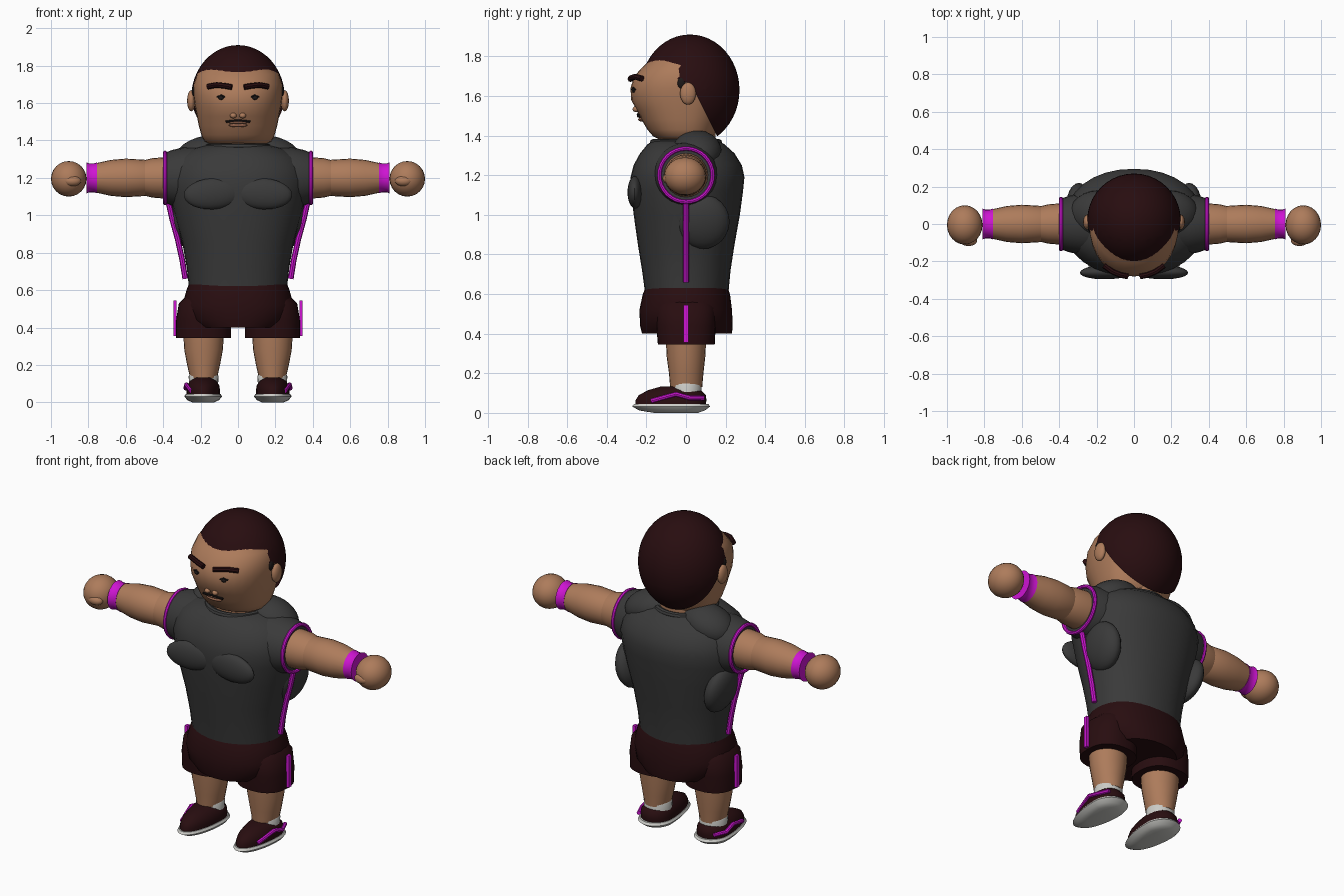
import bpy, bmesh, math
from mathutils import Vector, Euler

if "Cube" in bpy.data.objects:
    bpy.data.objects.remove(bpy.data.objects["Cube"], do_unlink=True)

PARTS = []


def material(name, *rgb):
    m = bpy.data.materials.new(name)
    m.use_nodes = True
    m.diffuse_color = (*rgb, 1)
    m.node_tree.nodes["Principled BSDF"].inputs["Base Color"].default_value = (*rgb, 1)
    return m


SKIN = material("skin", .42, .2, .105)
SHIRT = material("charcoal", .042, .042, .042)
DARK = material("dark_maroon", .021, .004, .005)
TRIM = material("magenta", .62, .007, .65)
WHITE = material("off_white", .6, .6, .57)
BLACK = material("soft_black", .012, .009, .009)
MOUTH = material("lip", .3, .13, .075)


def finish(name, bm, mat):
    bmesh.ops.recalc_face_normals(bm, faces=bm.faces)
    mesh = bpy.data.meshes.new(name)
    bm.to_mesh(mesh)
    bm.free()
    mesh.materials.append(mat)
    ob = bpy.data.objects.new(name, mesh)
    bpy.context.collection.objects.link(ob)
    PARTS.append(ob)
    return ob


def loft(name, rings, mat, cx=0, n=32, power=2.0):
    """Stack rounded rings of (z, half width, front y, back y)."""
    bm = bmesh.new()
    loops = []
    for z, rx, front, back in rings:
        loop = []
        for i in range(n):
            a = math.tau * i / n
            c, s = math.cos(a), math.sin(a)
            x = math.copysign(abs(c) ** (2 / power), c) * rx
            y = abs(s) ** (2 / power) * (back if s > 0 else front)
            loop.append(bm.verts.new((cx + x, y, z)))
        loops.append(loop)
    for lo, hi in zip(loops, loops[1:]):
        for i in range(n):
            j = (i + 1) % n
            bm.faces.new((lo[i], lo[j], hi[j], hi[i]))
    bm.faces.new(loops[0])
    bm.faces.new(loops[-1])
    return finish(name, bm, mat)


def limb(name, side, rings, mat, z=1.2):
    """Round loft along x from (distance, radius) pairs."""
    ob = loft(name, [(d, r, -r, r) for d, r in rings], mat, n=24)
    ob.data.transform(Euler((0, side * math.pi / 2, 0)).to_matrix().to_4x4())
    ob.location.z = z
    return ob


def ball(name, loc, radii, mat, rot=(0, 0, 0), seg=24):
    bm = bmesh.new()
    bmesh.ops.create_uvsphere(bm, u_segments=seg, v_segments=seg // 2, radius=1)
    bmesh.ops.scale(bm, vec=radii, verts=bm.verts)
    ob = finish(name, bm, mat)
    ob.location, ob.rotation_euler = loc, rot
    return ob


def tube(name, points, radius, mat, cyclic=False):
    cu = bpy.data.curves.new(name, "CURVE")
    cu.dimensions = "3D"
    cu.bevel_depth, cu.bevel_resolution, cu.use_fill_caps = radius, 2, True
    sp = cu.splines.new("POLY")
    sp.points.add(len(points) - 1)
    for p, co in zip(sp.points, points):
        p.co = (*co, 1)
    sp.use_cyclic_u = cyclic
    cu.materials.append(mat)
    ob = bpy.data.objects.new(name, cu)
    bpy.context.collection.objects.link(ob)
    PARTS.append(ob)
    return ob


def ring(name, r, radius, mat, place):
    pts = [place(r * math.cos(math.tau * i / 32), r * math.sin(math.tau * i / 32)) for i in range(32)]
    return tube(name, pts, radius, mat, True)


def face_y(x, front, rx=.24, power=2.2):
    return front * (1 - (abs(x) / rx) ** power) ** (1 / power)


# Torso, collar and neck
loft("shirt_body", [(.615, .262, -.208, .215), (.72, .274, -.222, .225), (.85, .297, -.243, .245),
                    (1, .34, -.264, .272), (1.12, .366, -.278, .288), (1.19, .375, -.28, .295),
                    (1.25, .36, -.265, .282), (1.31, .325, -.232, .245), (1.355, .25, -.195, .195),
                    (1.375, .17, -.165, .16)], SHIRT, power=2.15)
loft("neck", [(1.3, .155, -.15, .15), (1.43, .15, -.14, .15)], SKIN)
ring("collar", .165, .018, SHIRT, lambda a, b: (a, b, 1.365))

# Head: jaw to crown
loft("head", [(1.38, .15, -.13, .12), (1.395, .18, -.165, .14), (1.43, .196, -.195, .155),
              (1.48, .21, -.225, .175), (1.53, .22, -.25, .195), (1.58, .23, -.277, .21),
              (1.64, .238, -.28, .22), (1.7, .238, -.262, .22), (1.755, .22, -.21, .21),
              (1.82, .16, -.14, .15)], SKIN, power=2.2)

# Hair cap: ellipsoid cut along the hairline and the nape line
bm = bmesh.new()
bmesh.ops.create_uvsphere(bm, u_segments=40, v_segments=24, radius=1)
bmesh.ops.scale(bm, vec=(.25, .25, .28), verts=bm.verts)
bmesh.ops.translate(bm, vec=(0, .02, 1.63), verts=bm.verts)
corner = Vector((0, .025, 1.66))
top_n = Vector((0, .4, 1)).normalized()
back_n = Vector((0, 1, .5)).normalized()
for normal in (top_n, back_n):
    bmesh.ops.bisect_plane(bm, geom=bm.verts[:] + bm.edges[:] + bm.faces[:], plane_co=corner, plane_no=normal)
bare = [f for f in bm.faces
        if max((f.calc_center_median() - corner).dot(n) for n in (top_n, back_n)) < 0]
bmesh.ops.delete(bm, geom=bare, context="FACES")
finish("hair", bm, DARK)

# Mouth and moustache
tube("moustache", [(x, face_y(x, -.243), 1.507 - abs(x) * .1) for x in (-.065, -.03, 0, .03, .065)], .006, BLACK)
ball("upper_lip", (0, -.232, 1.498), (.06, .016, .009), MOUTH)
ball("lower_lip", (0, -.226, 1.481), (.05, .016, .01), MOUTH)

for s, side in ((1, "left"), (-1, "right")):
    # Face details
    tube(side + "_eyebrow", [(s * x, face_y(x, -.28) - .002, z) for x, z in
                             ((.033, 1.685), (.07, 1.692), (.115, 1.697), (.16, 1.688))], .015, DARK)
    ball(side + "_eye", (s * .09, face_y(.09, -.279), 1.628), (.016, .01, .011), BLACK, seg=12)
    tube(side + "_eyelid", [(s * x, face_y(x, -.282), z) for x, z in
                            ((.07, 1.632), (.09, 1.642), (.113, 1.632))], .004, BLACK)
    ball(side + "_nostril", (s * .025, -.252, 1.533), (.018, .018, .015), SKIN, seg=12)
    ball(side + "_ear", (s * .25, .01, 1.612), (.022, .04, .056), SKIN)
    ball(side + "_sideburn", (s * .234, -.022, 1.665), (.012, .022, .03), BLACK, seg=12)

    # Chest, shoulder and back muscle shapes
    ball(side + "_chest", (s * .135, -.255, 1.115), (.155, .04, .083), SHIRT, (0, s * .06, s * -.04))
    ball(side + "_shoulder_muscle", (s * .19, .055, 1.32), (.16, .125, .1), SHIRT, (0, s * .3, 0))
    ball(side + "_back_muscle", (s * .295, .085, .965), (.065, .135, .14), SHIRT, (0, s * .2, 0))

    # Sleeve with bright hem
    limb(side + "_sleeve", s, [(.2, .17), (.29, .163), (.35, .15), (.39, .135)], SHIRT)
    ring(side + "_sleeve_hem", .135, .011, TRIM, lambda a, b: (s * .39, a, 1.2 + b))

    # Arm, wristband and fist
    limb(side + "_upper_arm", s, [(.3, .115), (.4, .11), (.46, .105), (.5, .095)], SKIN)
    limb(side + "_forearm", s, [(.48, .088), (.5, .097), (.6, .103), (.68, .096), (.78, .074)], SKIN)
    limb(side + "_wristband", s, [(.755, .082), (.77, .077), (.795, .077), (.81, .083)], TRIM)
    ball(side + "_fist", (s * .905, -.005, 1.195), (.095, .105, .095), SKIN)
    ball(side + "_thumb", (s * .885, -.088, 1.183), (.046, .03, .028), SKIN)

    # Side stripes on shirt and shorts
    tube(side + "_shirt_stripe", [(s * x, 0, z) for x, z in
                                  ((.372, 1.07), (.352, .98), (.322, .87), (.298, .76), (.282, .66))], .015, TRIM)
    bm = bmesh.new()
    bmesh.ops.create_cube(bm, size=1)
    bmesh.ops.scale(bm, vec=(.018, .024, .19), verts=bm.verts)
    finish(side + "_shorts_stripe", bm, TRIM).location = (s * .337, 0, .45)

    # Shorts leg, leg and sock
    loft(side + "_shorts_leg", [(.345, .147, -.142, .145), (.44, .147, -.15, .15), (.53, .132, -.15, .15),
                                (.56, .1, -.13, .13)], DARK, s * .184, power=2.4)
    loft(side + "_leg", [(.13, .072, -.08, .082), (.2, .088, -.086, .088), (.28, .103, -.097, .097),
                         (.37, .109, -.102, .102)], SKIN, s * .184, 24)
    loft(side + "_sock", [(.06, .076, -.07, .075), (.14, .08, -.073, .08), (.152, .074, -.07, .075)],
         WHITE, s * .184, 24)

    # Shoe: sole, upper, side stripe
    cx = s * .186
    loft(side + "_sole", [(0, .06, -.16, .06), (.012, .085, -.235, .095), (.032, .101, -.272, .122),
                          (.045, .093, -.262, .112)], WHITE, cx)
    loft(side + "_shoe", [(.035, .09, -.255, .1), (.065, .09, -.254, .103), (.09, .086, -.238, .1),
                          (.115, .07, -.19, .075), (.132, .045, -.13, .03)], DARK, cx)
    tube(side + "_shoe_stripe", [(s * x, y, z) for x, y, z in
                                 ((.25, -.175, .06), (.276, -.05, .095), (.28, .02, .075), (.25, .09, .075))],
         .012, TRIM)

# Shorts hips
loft("shorts", [(.4, .22, -.222, .232), (.44, .275, -.232, .236), (.52, .298, -.235, .232),
                (.6, .275, -.218, .222), (.63, .264, -.205, .212)], DARK, power=2.2)

# Turn curves into meshes and shade everything smoothly with crisp creases
bpy.ops.object.select_all(action="DESELECT")
for ob in PARTS:
    ob.select_set(True)
bpy.context.view_layer.objects.active = next(o for o in PARTS if o.type == "CURVE")
bpy.ops.object.convert(target="MESH")
bpy.ops.object.shade_smooth_by_angle(angle=math.radians(40))
